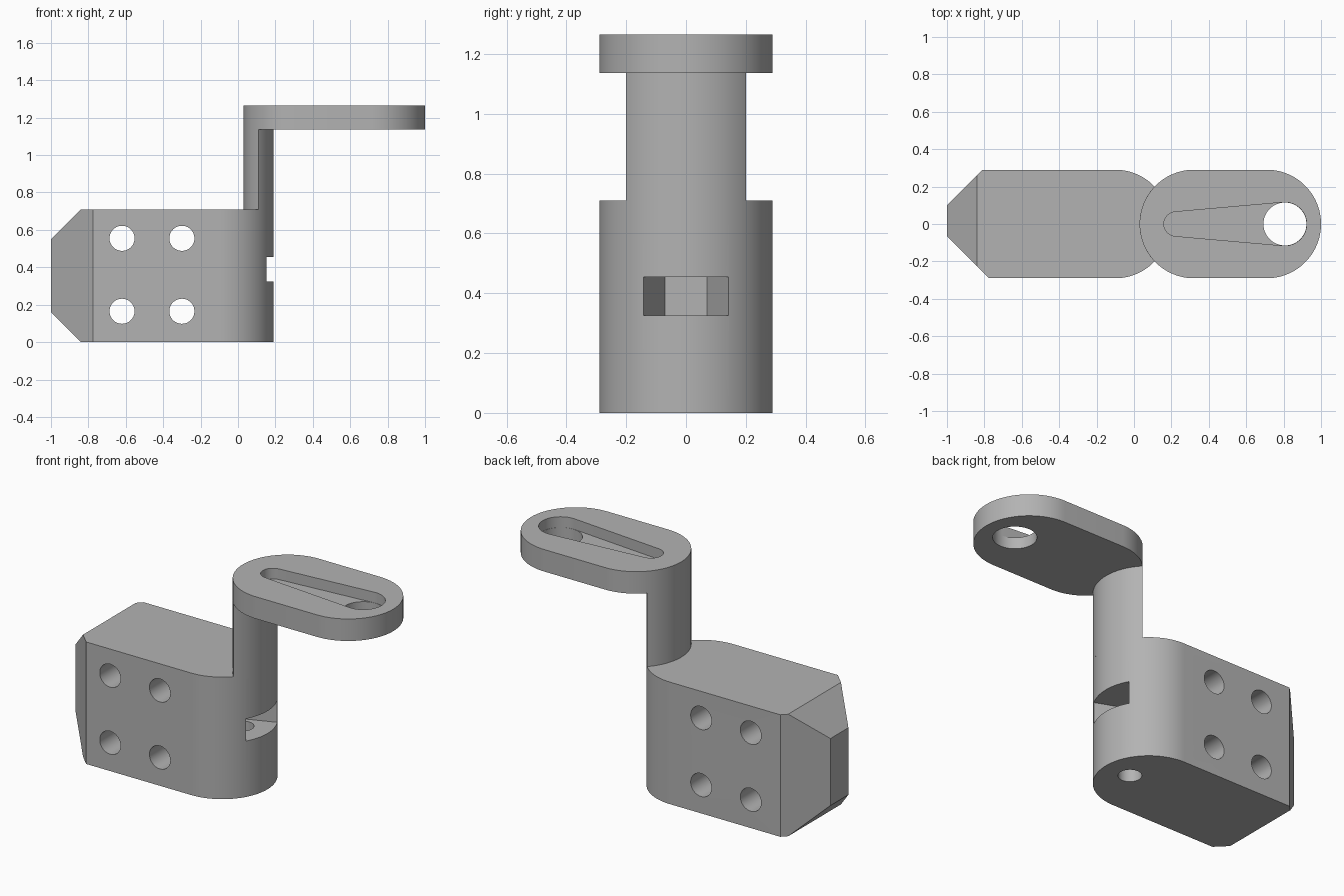
import bpy, bmesh
from math import pi, cos, sin, acos
from mathutils import Matrix, Vector

cube = bpy.data.objects.get("Cube")
if cube:
    bpy.data.objects.remove(cube, do_unlink=True)

metal = bpy.data.materials.new("plain grey")
metal.use_nodes = True
grey = (0.45, 0.45, 0.45, 1)
metal.diffuse_color = grey
metal.node_tree.nodes["Principled BSDF"].inputs["Base Color"].default_value = grey

R = 0.29                    # radius shared by the rounded ends
BODY_X, ARM_X, TIP_X = -0.10, 0.32, 0.71
BODY_TOP, ARM_BOTTOM, ARM_TOP = 0.71, 1.137, 1.265


def arc(cx, r, start, end, n=48):
    steps = [start + (end - start) * i / n for i in range(n + 1)]
    return [(cx + r * cos(a), r * sin(a)) for a in steps]


def capsule(x0, r0, x1, r1):
    """Outline around two circles joined by their tangents."""
    t = acos((r0 - r1) / (x1 - x0))
    return arc(x1, r1, -t, t) + arc(x0, r0, t, 2 * pi - t)


def circle(x, r):
    return arc(x, r, 0, 2 * pi, 64)[:-1]


def extrude(name, outline, z0, z1):
    bm = bmesh.new()
    face = bm.faces.new([bm.verts.new((x, y, z0)) for x, y in outline])
    top = bmesh.ops.extrude_face_region(bm, geom=[face])["geom"]
    bmesh.ops.translate(bm, vec=(0, 0, z1 - z0),
                        verts=[v for v in top if isinstance(v, bmesh.types.BMVert)])
    bmesh.ops.recalc_face_normals(bm, faces=bm.faces)
    mesh = bpy.data.meshes.new(name)
    bm.to_mesh(mesh)
    bm.free()
    obj = bpy.data.objects.new(name, mesh)
    bpy.context.collection.objects.link(obj)
    mesh.materials.append(metal)
    return obj


def activate(obj):
    bpy.ops.object.select_all(action='DESELECT')
    obj.select_set(True)
    bpy.context.view_layer.objects.active = obj


def cut(obj, cutter):
    activate(obj)
    mod = obj.modifiers.new("cut", 'BOOLEAN')
    mod.operation, mod.solver, mod.object = 'DIFFERENCE', 'EXACT', cutter
    bpy.ops.object.modifier_apply(modifier=mod.name)
    bpy.data.objects.remove(cutter, do_unlink=True)


def slice_off(obj, point, normal):
    bm = bmesh.new()
    bm.from_mesh(obj.data)
    bmesh.ops.bisect_plane(bm, geom=bm.verts[:] + bm.edges[:] + bm.faces[:],
                           plane_co=point, plane_no=Vector(normal), clear_outer=True)
    bmesh.ops.holes_fill(bm, edges=[e for e in bm.edges if e.is_boundary], sides=0)
    bmesh.ops.recalc_face_normals(bm, faces=bm.faces)
    bm.to_mesh(obj.data)
    bm.free()


# Body block with one round end and four slanted faces at the other
body = extrude("body", arc(BODY_X, R, -pi / 2, pi / 2) + [(-1, R), (-1, -R)], 0, BODY_TOP)
slice_off(body, (-1, 0.10, 0), (-1, 1, 0))
slice_off(body, (-1, -0.065, 0), (-1, -1, 0))
slice_off(body, (-0.84, 0, BODY_TOP), (-1, 0, 1))
slice_off(body, (-0.84, 0, 0), (-1, 0, -1))

# Cross holes through the body
for x in (-0.62, -0.30):
    for z in (0.165, 0.555):
        drill = extrude("drill", circle(0, 0.067), -0.5, 0.5)
        drill.data.transform(Matrix.Translation((x, 0, z)) @ Matrix.Rotation(pi / 2, 4, 'X'))
        cut(body, drill)

# Flared slot in the round end, with a pin hole up from below
flare = [(-0.035, -0.07), (0.154, -0.143), (0.3, -0.2),
         (0.3, 0.2), (0.154, 0.143), (-0.035, 0.07)]
cut(body, extrude("slot_cutter", flare, 0.325, 0.455))
cut(body, extrude("pin_drill", circle(0.028, 0.062), -0.1, 0.4))

# Stem: the lens where the two round ends overlap
half = acos((ARM_X - BODY_X) / 2 / R)
lens = arc(BODY_X, R, -half, half) + arc(ARM_X, R, pi - half, pi + half)[1:-1]
stem = extrude("stem", lens, BODY_TOP, ARM_BOTTOM)

# Arm with a tapered pocket and a through hole at its wide end
arm = extrude("arm", capsule(ARM_X, R, TIP_X, R), ARM_BOTTOM, ARM_TOP)
floor = ARM_TOP - 0.062
cut(arm, extrude("pocket_cutter", capsule(0.225, 0.065, 0.807, 0.116), floor, 1.4))
cut(arm, extrude("hole_cutter", circle(0.807, 0.115), 1, floor + 0.02))

for part in (body, stem, arm):
    activate(part)
    bpy.ops.object.shade_smooth_by_angle(angle=pi / 6)
